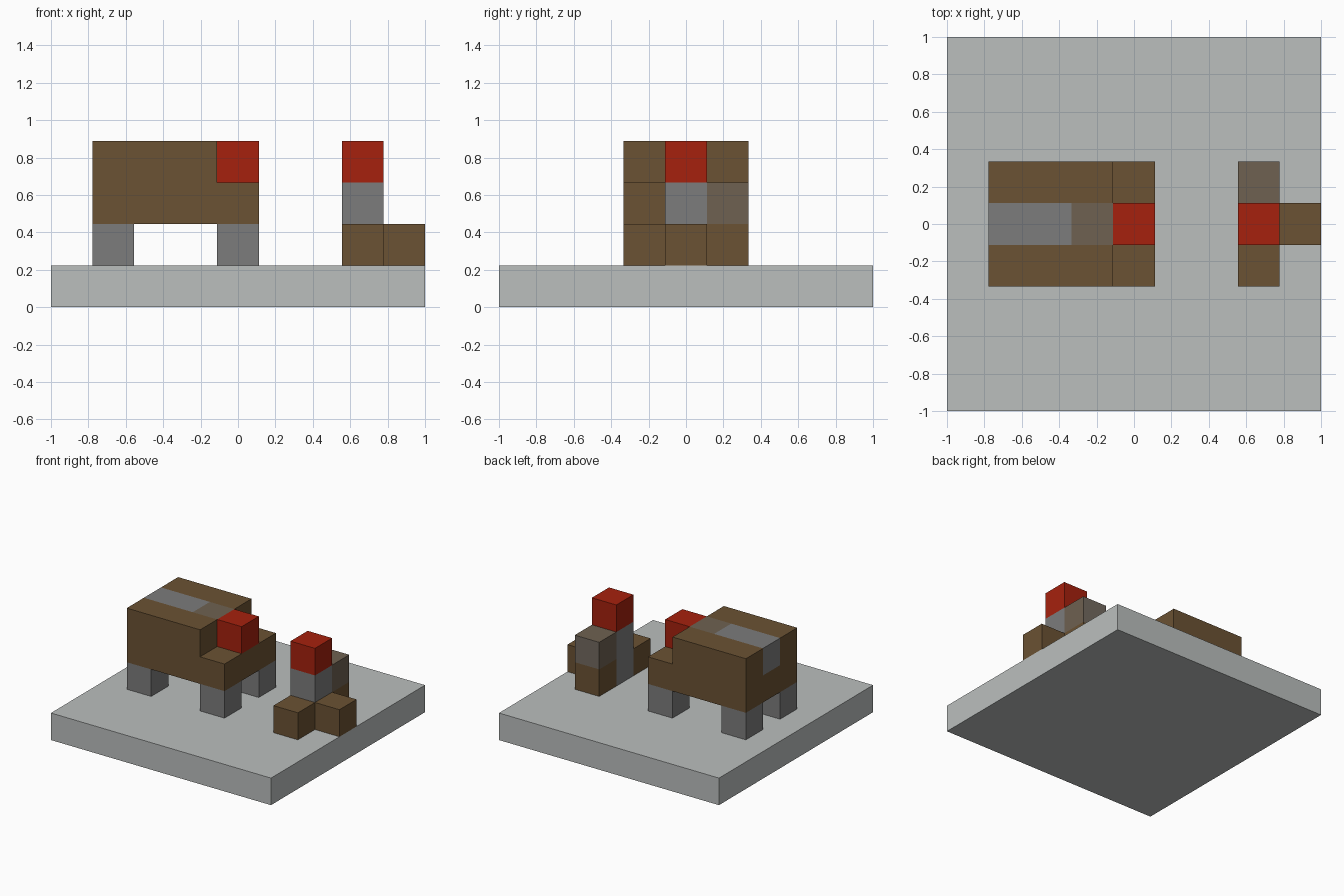
import bpy
import bmesh
from mathutils import Vector

cube = bpy.data.objects.get("Cube")
if cube:
    bpy.data.objects.remove(cube, do_unlink=True)

U = 2 / 9  # one block


def material(name, hex_code):
    srgb = [int(hex_code[i:i + 2], 16) / 255 for i in (0, 2, 4)]
    color = [c / 12.92 if c <= 0.04045 else ((c + 0.055) / 1.055) ** 2.4 for c in srgb] + [1]
    mat = bpy.data.materials.new(name)
    mat.use_nodes = True
    mat.diffuse_color = color
    mat.node_tree.nodes["Principled BSDF"].inputs["Base Color"].default_value = color
    return mat


PALE = material("pale_grey", "bbbfbe")
BROWN = material("brown", "6b5233")
GREY = material("mid_grey", "7c7c7c")
RED = material("red", "a6210d")
TAUPE = material("taupe", "6e6151")
WARM = material("warm_grey", "736a60")


def finish(name, bm, mats):
    bmesh.ops.recalc_face_normals(bm, faces=bm.faces[:])
    mesh = bpy.data.meshes.new(name)
    bm.to_mesh(mesh)
    bm.free()
    for mat in mats:
        mesh.materials.append(mat)
    obj = bpy.data.objects.new(name, mesh)
    bpy.context.collection.objects.link(obj)
    return obj


def block(name, center, mat, size=(1, 1, 1)):
    """Box with centre and size given in block units."""
    bm = bmesh.new()
    bmesh.ops.create_cube(bm, size=1)
    for v in bm.verts:
        v.co = Vector([(v.co[i] * size[i] + center[i]) * U for i in range(3)])
    return finish(name, bm, [mat])


# Base slab
block("base", (0, 0, 0.5), PALE, (9, 9, 1))

# Animal body: stepped side profile extruded across, with a painted back stripe
bm = bmesh.new()
profile = [(-3.5, 2), (0.5, 2), (0.5, 3), (-0.5, 3), (-0.5, 4), (-3.5, 4)]
side = bm.faces.new([bm.verts.new((x * U, -1.5 * U, z * U)) for x, z in profile])
new = bmesh.ops.extrude_face_region(bm, geom=[side])["geom"]
bmesh.ops.translate(bm, vec=(0, 3 * U, 0),
                    verts=[g for g in new if isinstance(g, bmesh.types.BMVert)])
for point, normal in [((0, -0.5, 0), (0, 1, 0)), ((0, 0.5, 0), (0, 1, 0)),
                      ((-1.5, 0, 0), (1, 0, 0)), ((0, 0, 3), (0, 0, 1))]:
    bmesh.ops.bisect_plane(bm, geom=bm.verts[:] + bm.edges[:] + bm.faces[:],
                           plane_co=Vector(point) * U, plane_no=normal)
bmesh.ops.recalc_face_normals(bm, faces=bm.faces[:])
for f in bm.faces:
    c = f.calc_center_median() / U
    on_back = f.normal.z > 0.9 and c.z > 3.9
    on_tail = f.normal.x < -0.9 and c.z > 3
    if abs(c.y) < 0.4 and (on_back or on_tail):
        f.material_index = 1 if c.x < -1.5 else 2
finish("animal_body", bm, [BROWN, GREY, TAUPE])

# Animal legs and head
for x, end in ((-3, "rear"), (0, "front")):
    for y, flank in ((-1, "right"), (1, "left")):
        block(f"{end}_{flank}_leg", (x, y, 1.5), GREY)
block("animal_head", (0, 0, 3.5), RED)

# Standing figure: trunk, head and surrounding blocks
block("figure_trunk", (3, 0, 2), GREY, (1, 1, 2))
block("figure_head", (3, 0, 3.5), RED)
for name, x, y in (("right_block", 3, -1), ("left_block", 3, 1), ("outer_block", 4, 0)):
    block(name, (x, y, 1.5), BROWN)
shoulder = block("shoulder_block", (3, 1, 2.5), TAUPE)
shoulder.data.materials.append(WARM)
for poly in shoulder.data.polygons:
    if poly.normal.y > 0.9:
        poly.material_index = 1
